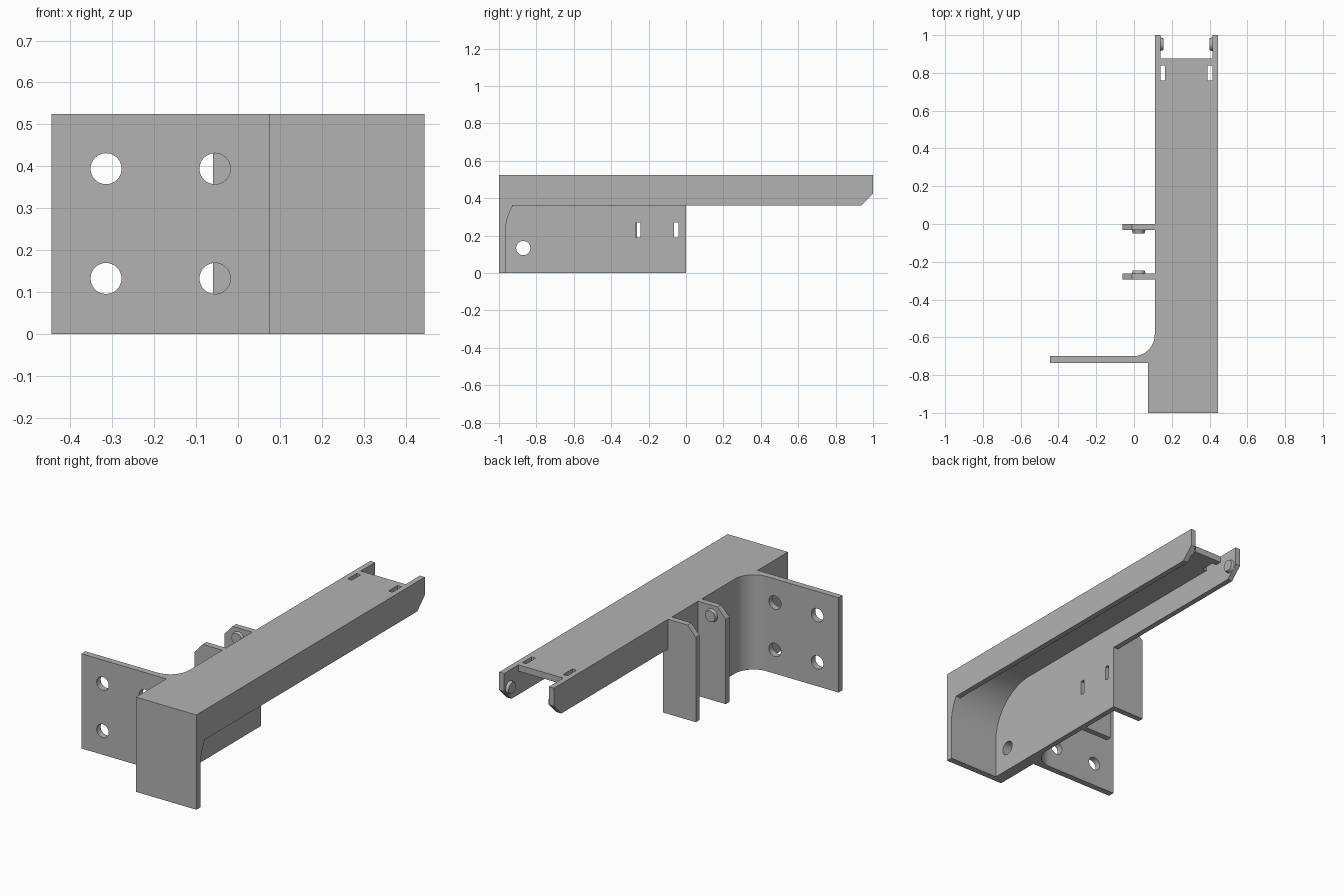
import bpy, bmesh, math
from mathutils import Vector

if "Cube" in bpy.data.objects:
    bpy.data.objects.remove(bpy.data.objects["Cube"])

steel = bpy.data.materials.new("plain grey")
steel.use_nodes = True
grey = (0.45, 0.45, 0.45, 1)
steel.diffuse_color = grey
steel.node_tree.nodes["Principled BSDF"].inputs["Base Color"].default_value = grey

H = 0.525            # overall height
T = 0.035            # sheet thickness
IN_R, OUT_R = 0.14, 0.11    # inner and outer face of the tall wall
IN_L, OUT_L = 0.415, 0.445  # inner and outer face of the short flange
FLANGE_Z = 0.36
parts = []


def arc(cx, cy, r, a0, a1, n=16):
    angles = [math.radians(a0 + (a1 - a0) * i / n) for i in range(n + 1)]
    return [(cx + r * math.cos(a), cy + r * math.sin(a)) for a in angles]


def prism(name, axis, outline, lo, hi):
    """Extrude a 2D outline along an axis; x: (y,z), y: (x,z), z: (x,y)."""
    place = {"x": lambda p, d: (d, p[0], p[1]),
             "y": lambda p, d: (p[0], d, p[1]),
             "z": lambda p, d: (p[0], p[1], d)}[axis]
    bm = bmesh.new()
    face = bm.faces.new([bm.verts.new(place(p, lo)) for p in outline])
    ext = bmesh.ops.extrude_face_region(bm, geom=[face])
    move = Vector(place((0, 0), hi - lo))
    bmesh.ops.translate(bm, vec=move,
                        verts=[v for v in ext["geom"] if isinstance(v, bmesh.types.BMVert)])
    bmesh.ops.recalc_face_normals(bm, faces=bm.faces)
    mesh = bpy.data.meshes.new(name)
    bm.to_mesh(mesh)
    bm.free()
    mesh.materials.append(steel)
    obj = bpy.data.objects.new(name, mesh)
    bpy.context.collection.objects.link(obj)
    return obj


def rect(x0, x1, y0, y1):
    return [(x0, y0), (x1, y0), (x1, y1), (x0, y1)]


def circle(cx, cy, r):
    return arc(cx, cy, r, 0, 360, 32)[:-1]


def cut(obj, cutters):
    """Subtract the cutters, bake the result and discard them."""
    for c in cutters:
        mod = obj.modifiers.new("cut", "BOOLEAN")
        mod.operation, mod.solver, mod.object = "DIFFERENCE", "EXACT", c
        c.hide_render = True
    bpy.context.view_layer.update()
    baked = bpy.data.meshes.new_from_object(
        obj.evaluated_get(bpy.context.evaluated_depsgraph_get()))
    obj.modifiers.clear()
    obj.data = baked
    for c in cutters:
        bpy.data.objects.remove(c)


def boss(name, centre, direction):
    """Low tapered locating stud standing on a face."""
    bm = bmesh.new()
    bmesh.ops.create_cone(bm, cap_ends=True, segments=32,
                          radius1=0.036, radius2=0.031, depth=0.016)
    bmesh.ops.translate(bm, verts=bm.verts, vec=(0, 0, 0.008))
    mesh = bpy.data.meshes.new(name)
    bm.to_mesh(mesh)
    bm.free()
    mesh.materials.append(steel)
    obj = bpy.data.objects.new(name, mesh)
    obj.location = centre
    obj.rotation_euler = Vector(direction).to_track_quat("Z", "Y").to_euler()
    bpy.context.collection.objects.link(obj)
    parts.append(obj)


# Front plate and top plate, joined by a large inner round
bend = arc(-0.695, 0.22, 0.27, 180, 90)
sheet = prism("front_and_top_plate", "x",
              [(-1, H), (-1, 0), (T - 1, 0)] + bend + [(0.875, H - T), (0.875, H)],
              IN_R, IN_L)
cut(sheet, [prism("slot_cutter", "z", rect(x0, x1, 0.76, 0.84), 0.4, 0.6)
            for x0, x1 in ((0.13, 0.165), (0.39, 0.425))])
parts.append(sheet)

# Short flange along the left edge, clipped at the far lower corner
arm_end = [(0.935, FLANGE_Z), (1, 0.425), (1, H), (-1, H)]
bend_low = [p for p in bend if p[1] < FLANGE_Z] + [(-0.927, FLANGE_Z)]
parts.append(prism("left_flange", "x",
                   [(-1, 0), (T - 1, 0)] + bend_low + arm_end, IN_L, OUT_L))

# Tall wall that carries on as the right flange of the arm
wall = prism("right_wall", "x",
             [(-1, 0), (0, 0), (0, FLANGE_Z)] + arm_end, OUT_R, IN_R)
cut(wall, [prism("slot_cutter", "x", rect(y, y + 0.025, 0.19, 0.27), 0.05, 0.2)
           for y in (-0.267, -0.065)]
    + [prism("hole_cutter", "x", circle(-0.87, 0.133, 0.038), 0, 0.2)])
parts.append(wall)

# Mounting wing with its rounded root and the thickened front of the wall
wing = prism("mounting_wing", "z",
             [(-OUT_L, -0.735), (0.075, -0.735), (0.075, -1), (OUT_R, -1)]
             + arc(OUT_R - 0.115, -0.585, 0.115, 0, -90) + [(-OUT_L, -0.7)], 0, H)
cut(wing, [prism("hole_cutter", "y", circle(x, z, 0.037), -0.8, -0.65)
           for x in (-0.315, -0.055) for z in (0.132, 0.394)]
    + [prism("hole_cutter", "x", circle(-0.87, 0.133, 0.038), 0, 0.2)])
parts.append(wing)

# Pair of clipped tabs with facing studs
tab = [(-0.06, 0), (OUT_R, 0), (OUT_R, H), (-0.01, H), (-0.06, H - 0.055)]
for side, y0, inner, facing in (("front", -0.295, -0.262, 1), ("back", -0.033, -0.033, -1)):
    parts.append(prism(side + "_tab", "y", tab, y0, y0 + 0.033))
    boss(side + "_tab_stud", (0.025, inner, 0.47), (0, facing, 0))

# Studs on the inner faces at the end of the arm
boss("right_arm_stud", (IN_R, 0.952, 0.43), (1, 0, 0))
boss("left_arm_stud", (IN_L, 0.952, 0.43), (-1, 0, 0))

# Smooth rounds, crisp edges
bpy.ops.object.select_all(action="DESELECT")
for obj in parts:
    obj.select_set(True)
bpy.context.view_layer.objects.active = parts[0]
bpy.ops.object.shade_smooth_by_angle(angle=math.radians(30))
